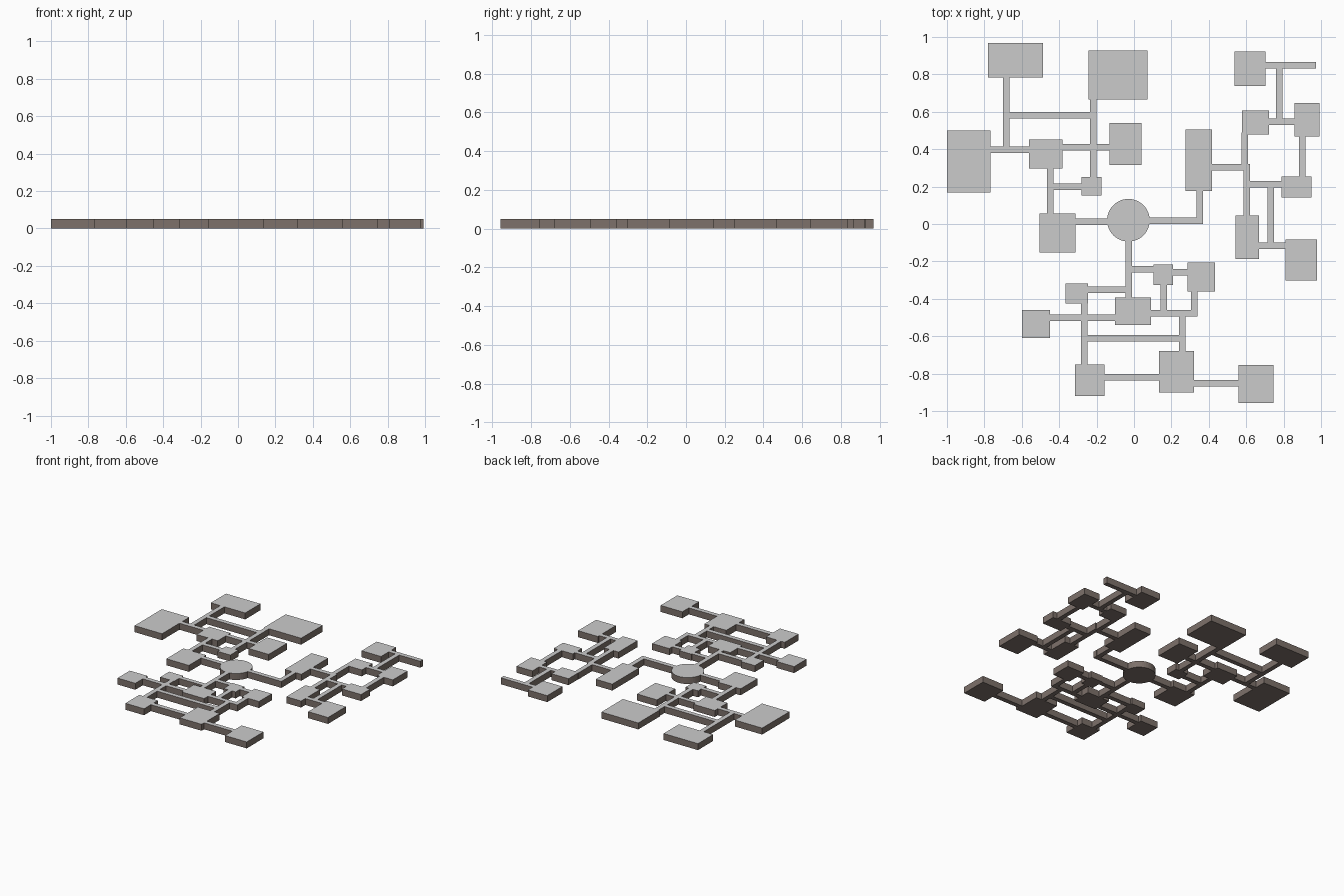
import bpy, bmesh

H = 0.05      # slab thickness
W = 0.035     # corridor width


def material(name, rgb):
    m = bpy.data.materials.new(name)
    m.diffuse_color = (*rgb, 1)
    return m


FLOOR = material("light grey floor", (0.60, 0.60, 0.60))
STONE = material("brown grey stone", (0.205, 0.165, 0.145))


def finish(name, bm):
    """Grey on upward faces, brown on walls and underside."""
    bmesh.ops.recalc_face_normals(bm, faces=bm.faces)
    for f in bm.faces:
        f.material_index = 0 if f.normal.z > 0.5 else 1
    me = bpy.data.meshes.new(name)
    bm.to_mesh(me)
    bm.free()
    me.materials.append(FLOOR)
    me.materials.append(STONE)
    ob = bpy.data.objects.new(name, me)
    bpy.context.collection.objects.link(ob)
    return ob


def wing(name, rooms, across, along):
    """Union of rooms (x0,x1,y0,y1), x corridors (x0,x1,y) and y corridors (x,y0,y1)."""
    rects = list(rooms)
    rects += [(a, b, y - W / 2, y + W / 2) for a, b, y in across]
    rects += [(x - W / 2, x + W / 2, a, b) for x, a, b in along]
    rects = [tuple(round(v, 4) for v in r) for r in rects]
    xs = sorted({v for r in rects for v in r[:2]})
    ys = sorted({v for r in rects for v in r[2:]})
    bm = bmesh.new()
    cache = {}

    def vert(i, j):
        if (i, j) not in cache:
            cache[i, j] = bm.verts.new((xs[i], ys[j], 0))
        return cache[i, j]

    for i in range(len(xs) - 1):
        for j in range(len(ys) - 1):
            cx, cy = (xs[i] + xs[i + 1]) / 2, (ys[j] + ys[j + 1]) / 2
            if any(a < cx < b and c < cy < d for a, b, c, d in rects):
                bm.faces.new([vert(i, j), vert(i + 1, j),
                              vert(i + 1, j + 1), vert(i, j + 1)])
    ext = bmesh.ops.extrude_face_region(bm, geom=bm.faces[:], use_keep_orig=True)
    for g in ext["geom"]:
        if isinstance(g, bmesh.types.BMVert):
            g.co.z = H
    return finish(name, bm)


# north-west wing
wing("northwest_wing",
     rooms=[(-0.78, -0.487, 0.783, 0.968), (-0.242, 0.073, 0.665, 0.927),
            (-1.0, -0.766, 0.168, 0.50), (-0.562, -0.381, 0.297, 0.452),
            (-0.13, 0.04, 0.316, 0.539), (-0.28, -0.173, 0.153, 0.252),
            (-0.504, -0.312, -0.153, 0.055)],
     across=[(-0.68, -0.20, 0.582), (-0.78, -0.55, 0.398), (-0.39, -0.12, 0.411),
             (-0.45, -0.27, 0.198), (-0.32, -0.138, 0.013)],
     along=[(-0.682, 0.39, 0.79), (-0.218, 0.24, 0.67), (-0.447, 0.05, 0.30)])

# east wing
wing("east_wing",
     rooms=[(0.275, 0.416, 0.177, 0.505), (0.577, 0.721, 0.479, 0.607),
            (0.788, 0.95, 0.142, 0.254), (0.543, 0.668, -0.186, 0.046),
            (0.81, 0.978, -0.301, -0.082), (0.858, 0.993, 0.468, 0.646),
            (0.538, 0.703, 0.738, 0.922)],
     across=[(0.075, 0.37, 0.018), (0.41, 0.619, 0.304), (0.60, 0.80, 0.212),
             (0.66, 0.82, -0.117), (0.71, 0.87, 0.547), (0.69, 0.974, 0.848)],
     along=[(0.352, 0.0, 0.18), (0.593, 0.30, 0.49), (0.604, 0.04, 0.32),
            (0.731, -0.12, 0.21), (0.899, 0.25, 0.48), (0.776, 0.55, 0.85)])

# south wing
wing("south_wing",
     rooms=[(-0.101, 0.09, -0.541, -0.394), (0.105, 0.208, -0.325, -0.217),
            (0.286, 0.432, -0.361, -0.205), (0.133, 0.32, -0.90, -0.68),
            (-0.365, -0.246, -0.426, -0.317), (-0.60, -0.449, -0.61, -0.461),
            (-0.316, -0.157, -0.92, -0.752), (0.56, 0.745, -0.958, -0.755)],
     across=[(-0.03, 0.11, -0.241), (0.20, 0.29, -0.258), (0.08, 0.34, -0.477),
             (-0.26, 0.26, -0.611), (-0.25, -0.03, -0.351), (-0.46, -0.09, -0.502),
             (-0.16, 0.14, -0.819), (0.31, 0.57, -0.852)],
     along=[(-0.027, -0.40, -0.09), (0.16, -0.48, -0.32), (0.322, -0.48, -0.36),
            (0.257, -0.69, -0.48), (-0.267, -0.76, -0.42)])

# round central hall
bm = bmesh.new()
bmesh.ops.create_cone(bm, cap_ends=True, segments=48, radius1=0.114,
                      radius2=0.114, depth=H)
bmesh.ops.translate(bm, verts=bm.verts, vec=(-0.03, 0.02, H / 2))
finish("round_hall", bm)
